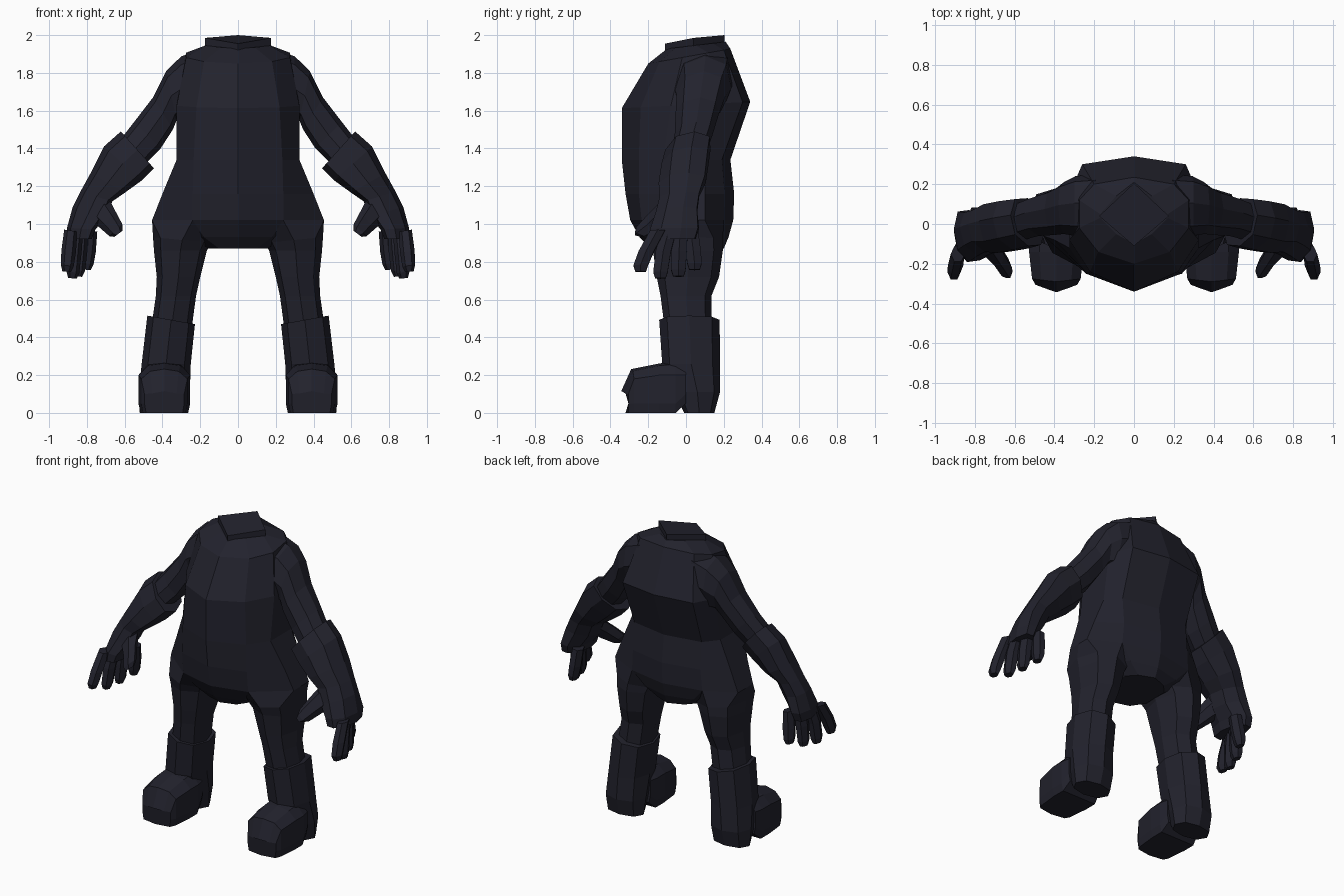
import bpy, bmesh, math
from mathutils import Vector

dark = bpy.data.materials.new("dark navy")
dark.diffuse_color = (0.016, 0.016, 0.026, 1)


def loft(name, rings, mirror=False):
    """Skin a list of equal-length point rings, with capped ends."""
    bm = bmesh.new()
    loops = [[bm.verts.new(p) for p in ring] for ring in rings]
    n = len(loops[0])
    for a, b in zip(loops, loops[1:]):
        for i in range(n):
            j = (i + 1) % n
            bm.faces.new((a[i], a[j], b[j], b[i]))
    bm.faces.new(loops[0])
    bm.faces.new(loops[-1])
    bmesh.ops.recalc_face_normals(bm, faces=bm.faces)
    mesh = bpy.data.meshes.new(name)
    bm.to_mesh(mesh)
    bm.free()
    mesh.materials.append(dark)
    obj = bpy.data.objects.new(name, mesh)
    bpy.context.collection.objects.link(obj)
    if mirror:
        obj.modifiers.new("Mirror", 'MIRROR').use_mirror_merge = False
    return obj


def limb(name, rows, sides=8, lean=0.0, start=()):
    """Rows: outer x, z, inner x, z, centre y, half depth. Lean pulls the inner edge forward."""
    rings = list(start)
    for xo, zo, xi, zi, yc, hy in rows:
        c = Vector(((xo + xi) / 2, yc, (zo + zi) / 2))
        u = Vector(((xo - xi) / 2, lean, (zo - zi) / 2))
        ring = []
        for k in range(sides):
            t = 2 * math.pi * k / sides
            f = 1.05 if k % 2 and sides == 8 else 1.0
            ring.append(c + u * math.cos(t) * f + Vector((0, hy * math.sin(t) * f, 0)))
        rings.append(ring)
    return loft(name, rings, True)


def symmetric(half):
    """Close a half outline whose first and last points lie on the centre line."""
    return half + [(-x, y, z) for x, y, z in half[-2:0:-1]]


# Torso: z, tilt, front y, front corner x y, half width, side y's, back corner x y, back y
torso_rows = [
    (0.870, 0.00, -0.19, 0.10, -0.16, 0.155, -0.08, 0.10, 0.10, 0.16, 0.20),
    (0.930, 0.00, -0.245, 0.18, -0.19, 0.25, -0.10, 0.12, 0.18, 0.18, 0.225),
    (1.020, 0.00, -0.295, 0.24, -0.235, 0.455, -0.06, 0.10, 0.26, 0.20, 0.25),
    (1.160, 0.00, -0.32, 0.24, -0.25, 0.40, -0.08, 0.10, 0.25, 0.205, 0.255),
    (1.340, 0.00, -0.34, 0.235, -0.25, 0.325, -0.12, 0.10, 0.25, 0.19, 0.235),
    (1.630, 0.05, -0.34, 0.22, -0.24, 0.325, -0.08, 0.15, 0.26, 0.30, 0.34),
    (1.885, 0.18, -0.20, 0.18, -0.14, 0.275, -0.02, 0.12, 0.20, 0.20, 0.235),
    (1.940, 0.12, -0.10, 0.09, -0.05, 0.17, 0.03, 0.05, 0.09, 0.14, 0.21),
]
rings = []
for z, tilt, yf, xa, ya, w, s1, s2, xb, yb2, yb in torso_rows:
    half = [(0, yf), (xa, ya), (w, s1), (w, s2), (xb, yb2), (0, yb)]
    rings.append(symmetric([(x, y, z + tilt * y) for x, y in half]))
loft("torso", rings)

# Diamond shaped neck collar
loft("neck", [symmetric([(0, -0.11, 1.955 - d), (0.175, 0.04, 1.985 - d), (0, 0.205, 2.0 - d)])
              for d in (0.06, 0.0)])

# Legs, starting from a hip outline flush with the torso
hip = [(0.455, 0.02), (0.455, 0.10), (0.26, 0.20), (0.10, 0.19),
       (0.06, 0.0), (0.10, -0.22), (0.24, -0.235), (0.455, -0.06)]
limb("leg", [
    (0.450, 0.93, 0.14, 0.90, 0.00, 0.195),
    (0.445, 0.86, 0.165, 0.86, 0.01, 0.185),
    (0.430, 0.72, 0.20, 0.72, 0.01, 0.165),
    (0.435, 0.62, 0.222, 0.62, 0.00, 0.135),
    (0.455, 0.48, 0.245, 0.45, 0.01, 0.125),
], start=[[(x, y, 1.02) for x, y in hip]])

# Boots: shaft with heel, then foot
limb("boot_shaft", [
    (0.480, 0.515, 0.228, 0.47, 0.018, 0.16),
    (0.510, 0.26, 0.250, 0.26, 0.027, 0.153),
    (0.525, 0.11, 0.255, 0.11, 0.060, 0.12),
    (0.520, 0.00, 0.265, 0.00, 0.070, 0.08),
])
foot = []
for y, push, hw, top, side, low in [
    (-0.305, 0.038, 0.105, 0.115, 0.10, 0.0),
    (-0.275, 0.015, 0.122, 0.232, 0.18, 0.0),
    (-0.140, 0.0, 0.137, 0.262, 0.20, 0.0),
    (-0.055, 0.0, 0.137, 0.27, 0.20, 0.0),
    (0.000, 0.0, 0.125, 0.27, 0.20, 0.05),
]:
    half = [(0, y - push, top), (hw * 0.62, y - push * 0.4, top - 0.012), (hw, y, side),
            (hw, y, low + 0.05), (hw * 0.92, y, low), (0, y - push * 0.4, low)]
    foot.append([(x + 0.39, py, z) for x, py, z in symmetric(half)])
loft("boot_foot", foot, True)

# Arms: sleeve with broad shoulder, then glove with flared cuff
limb("upper_arm", [
    (0.190, 1.925, 0.22, 1.58, 0.09, 0.16),
    (0.300, 1.888, 0.29, 1.55, 0.09, 0.15),
    (0.380, 1.81, 0.325, 1.55, 0.08, 0.13),
    (0.450, 1.67, 0.345, 1.50, 0.06, 0.115),
    (0.550, 1.54, 0.41, 1.40, 0.04, 0.10),
    (0.620, 1.45, 0.49, 1.32, 0.015, 0.095),
], lean=0.015)
limb("glove", [
    (0.620, 1.49, 0.445, 1.295, 0.01, 0.12),
    (0.710, 1.41, 0.51, 1.23, -0.005, 0.125),
    (0.780, 1.27, 0.60, 1.165, -0.02, 0.125),
    (0.835, 1.17, 0.665, 1.12, -0.035, 0.105),
    (0.875, 1.09, 0.70, 1.04, -0.05, 0.11),
    (0.905, 0.98, 0.755, 0.97, -0.06, 0.13),
    (0.905, 0.92, 0.775, 0.92, -0.07, 0.12),
], lean=0.035)

# Fingers: base y, tip y, x, tip z
for name, y0, y1, x, tip in [
    ("index_finger", -0.15, -0.24, 0.90, 0.745),
    ("middle_finger", -0.09, -0.135, 0.87, 0.71),
    ("ring_finger", -0.03, -0.04, 0.84, 0.72),
    ("little_finger", 0.025, 0.045, 0.795, 0.755),
]:
    limb(name, [
        (x + 0.02, 0.97, x - 0.05, 0.96, y0, 0.045),
        (x + 0.035, 0.86, x - 0.042, 0.85, (y0 + y1 * 2) / 3, 0.047),
        (x + 0.038, tip + 0.04, x - 0.03, tip + 0.03, y1, 0.044),
        (x + 0.03, tip + 0.005, x - 0.015, tip, y1, 0.032),
    ], 6)

# Thumb
limb("thumb", [
    (0.790, 1.03, 0.68, 1.13, -0.09, 0.065),
    (0.720, 0.97, 0.65, 1.07, -0.16, 0.055),
    (0.680, 0.935, 0.613, 1.00, -0.22, 0.05),
    (0.655, 0.932, 0.610, 0.965, -0.24, 0.035),
], 6)
